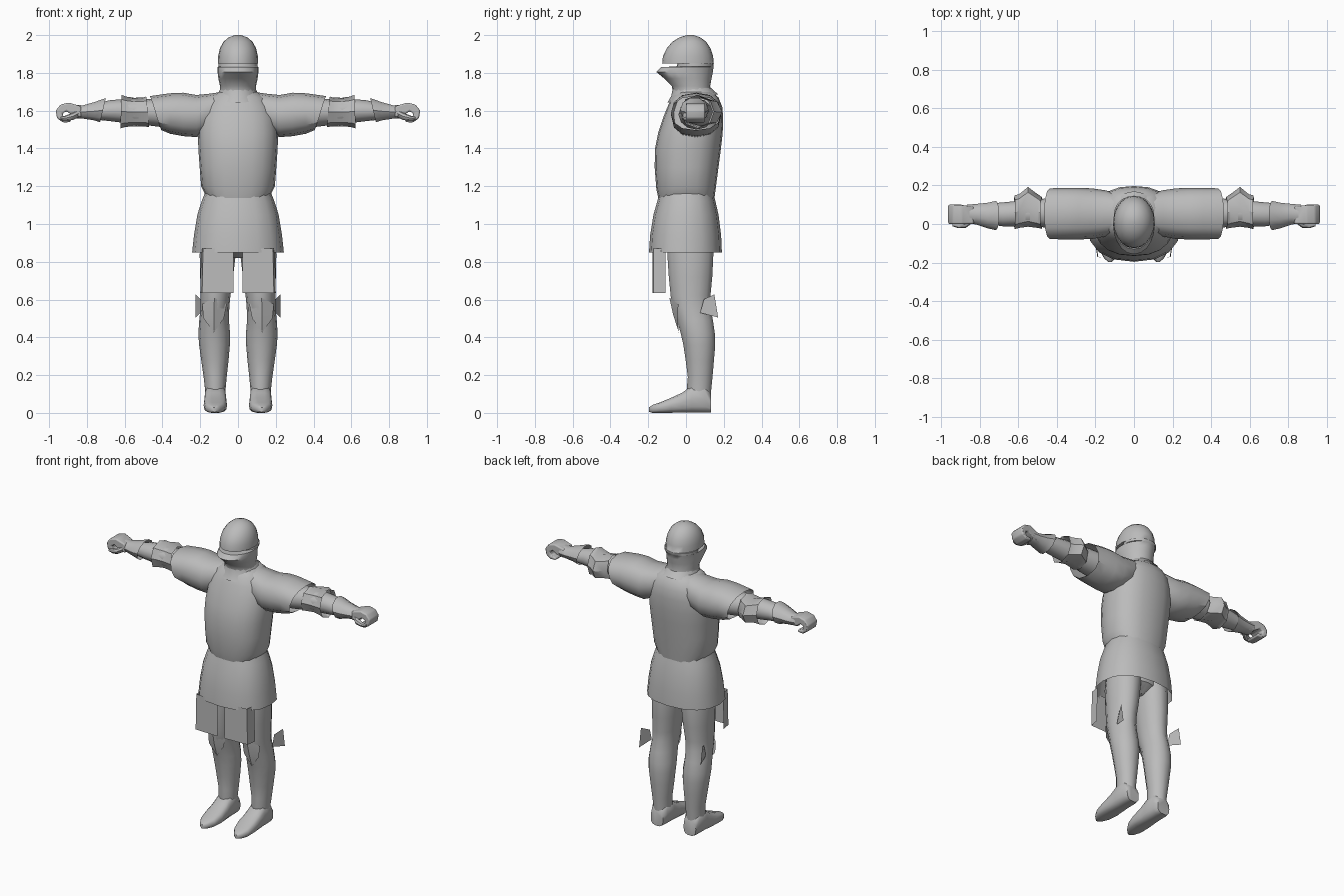
import bpy, bmesh, math

grey = bpy.data.materials.new("steel_grey")
grey.diffuse_color = (0.5, 0.5, 0.5, 1)


def finish(name, bm, mirror=False, angle=38, bevel=0):
    bmesh.ops.recalc_face_normals(bm, faces=bm.faces[:])
    me = bpy.data.meshes.new(name)
    bm.to_mesh(me)
    bm.free()
    me.materials.append(grey)
    ob = bpy.data.objects.new(name, me)
    bpy.context.collection.objects.link(ob)
    bpy.ops.object.select_all(action='DESELECT')
    ob.select_set(True)
    bpy.context.view_layer.objects.active = ob
    bpy.ops.object.shade_smooth_by_angle(angle=math.radians(angle))
    if bevel:
        b = ob.modifiers.new("bevel", 'BEVEL')
        b.width, b.segments = bevel, 2
    if mirror:
        ob.modifiers.new("mirror", 'MIRROR')
    return ob


def loft(name, axis, rings, n=16, p=1.0, caps=True, **kw):
    """Rings: (t, a0, a1, b0, b1, skew, dip) cross-sections along an axis."""
    bm = bmesh.new()
    rows = []
    for r in rings:
        t, a0, a1, b0, b1, skew, dip = (tuple(r) + (0, 0))[:7]
        row = []
        for i in range(n):
            c, s = (f(2 * math.pi * i / n) for f in (math.cos, math.sin))
            a = (a0 + a1) / 2 + (a1 - a0) / 2 * math.copysign(abs(c) ** p, c)
            b = (b0 + b1) / 2 + (b1 - b0) / 2 * math.copysign(abs(s) ** p, s)
            u = t + skew * s - dip * s * s
            row.append(bm.verts.new({'x': (u, a, b), 'y': (a, u, b), 'z': (a, b, u)}[axis]))
        rows.append(row)
    for lo, hi in zip(rows, rows[1:]):
        for i in range(n):
            j = (i + 1) % n
            bm.faces.new((lo[i], lo[j], hi[j], hi[i]))
    if caps:
        bm.faces.new(rows[0])
        bm.faces.new(rows[-1])
    return finish(name, bm, **kw)


def sym(z, w, y0, y1, skew=0, dip=0):
    return (z, -w, w, y0, y1, skew, dip)


def sheet(name, quads, **kw):
    bm = bmesh.new()
    for q in quads:
        bm.faces.new([bm.verts.new(v) for v in q])
    bmesh.ops.remove_doubles(bm, verts=bm.verts[:], dist=0.0001)
    return finish(name, bm, angle=20, **kw)


# Helmet: dome, recessed eye slit, beaked visor, throat
loft("helmet", 'z', [
    sym(1.64, .12, -.07, .16), sym(1.70, .095, -.07, .135), sym(1.73, .095, -.075, .128),
    sym(1.77, .104, -.115, .135), sym(1.805, .108, -.157, .142), sym(1.832, .108, -.13, .146),
    sym(1.833, .104, -.05, .146), sym(1.85, .104, -.045, .147), sym(1.851, .107, -.126, .147),
    sym(1.89, .105, -.122, .143), sym(1.93, .096, -.102, .13), sym(1.965, .077, -.072, .107),
    sym(1.988, .05, -.035, .075), sym(2.0, .016, .005, .04)], n=20)

# Collar with a pointed front
loft("collar", 'z', [
    sym(1.665, .125, -.098, .17, .022), sym(1.69, .105, -.078, .152, .012),
    sym(1.72, .092, -.07, .135)], n=16, caps=False)

# Breast and back plate
loft("torso", 'z', [
    sym(1.16, .175, -.145, .15, 0, .03), sym(1.20, .195, -.157, .157, 0, .015),
    sym(1.30, .203, -.166, .172), sym(1.40, .21, -.164, .185), sym(1.48, .212, -.148, .194),
    sym(1.56, .205, -.122, .197), sym(1.62, .185, -.098, .192), sym(1.67, .15, -.075, .172),
    sym(1.70, .10, -.05, .14)], n=20, p=.85)

# Flared skirt, open below
loft("skirt", 'z', [
    sym(.848, .243, -.196, .19), sym(.94, .233, -.19, .186), sym(1.05, .215, -.172, .172),
    sym(1.12, .193, -.152, .156), sym(1.165, .175, -.14, .145)],
    n=16, p=.85, caps=False)

# Hips under the skirt
loft("hips", 'z', [
    sym(.82, .04, -.03, .07), sym(.87, .16, -.09, .13), sym(1.0, .18, -.12, .14),
    sym(1.14, .165, -.13, .135)], n=12)

# Shoulder guards with slanted open ends
loft("shoulder_guard", 'x', [
    (.06, -.04, .15, 1.54, 1.703), (.15, -.065, .175, 1.49, 1.69), (.22, -.078, .185, 1.46, 1.683),
    (.29, -.08, .187, 1.465, 1.695), (.36, -.08, .187, 1.478, 1.692),
    (.436, -.078, .185, 1.497, 1.677, .03)],
    n=12, p=.85, caps=False, mirror=True)

# Arm from inside the shoulder guard to the wrist
loft("arm", 'x', [
    (.30, -.04, .15, 1.50, 1.66), (.42, -.03, .14, 1.515, 1.665), (.50, -.01, .125, 1.525, 1.66),
    (.60, -.012, .12, 1.535, 1.662), (.68, -.012, .112, 1.545, 1.655),
    (.76, .0, .105, 1.553, 1.635), (.84, .015, .1, 1.56, 1.625)], n=12, mirror=True)

# Elbow guards with a spike at the back
loft("elbow_guard", 'x', [
    (.478, -.025, .14, 1.513, 1.675, .008), (.50, -.02, .155, 1.517, 1.67),
    (.55, -.014, .192, 1.517, 1.668), (.595, -.02, .155, 1.514, 1.675),
    (.62, -.027, .148, 1.506, 1.684, -.003)],
    n=8, p=.9, caps=False, mirror=True)

# Flared gauntlet cuffs
loft("gauntlet_cuff", 'x', [
    (.715, -.032, .12, 1.535, 1.67, -.016), (.76, -.022, .11, 1.546, 1.648),
    (.82, -.002, .104, 1.556, 1.63), (.865, .003, .1, 1.558, 1.632)],
    n=10, caps=False, mirror=True)

# Curled fists: hooked outline given depth
hook = [(.83, 1.622), (.895, 1.643), (.94, 1.632), (.965, 1.6), (.958, 1.56), (.925, 1.537),
        (.885, 1.54), (.887, 1.557), (.922, 1.562), (.93, 1.585), (.908, 1.597),
        (.88, 1.578), (.83, 1.564)]
bm = bmesh.new()
base = bm.faces.new([bm.verts.new((x, .0, z)) for x, z in hook])
ext = bmesh.ops.extrude_face_region(bm, geom=[base])
for v in ext["geom"]:
    if isinstance(v, bmesh.types.BMVert):
        v.co.y = .1 if v.co.x > .85 else .09
finish("fist", bm, mirror=True, bevel=.008, angle=50)

loft("thumb", 'x', [
    (.845, .0, .04, 1.565, 1.605), (.875, -.022, .02, 1.55, 1.59),
    (.91, -.022, .01, 1.547, 1.575), (.94, -.012, .01, 1.55, 1.566)], n=8, mirror=True)

# Legs with calf and knee shaping
loft("leg", 'z', [
    (.05, .068, .172, .015, .13), (.12, .066, .174, .002, .135), (.19, .06, .182, .008, .142),
    (.28, .05, .195, -.004, .15), (.36, .043, .206, -.016, .157), (.42, .042, .21, -.03, .155),
    (.49, .048, .205, -.05, .145), (.56, .046, .198, -.074, .132), (.62, .04, .198, -.084, .132),
    (.72, .026, .2, -.094, .142), (.84, .012, .203, -.102, .148), (.96, .005, .19, -.1, .14)],
    n=14, mirror=True)

# Pointed knee guards lying on the front of the knee
sheet("knee_guard", [
    [(.125, -.088, .61), (.06, -.04, .575), (.075, -.045, .50), (.128, -.068, .52)],
    [(.125, -.088, .61), (.128, -.068, .52), (.182, -.045, .50), (.19, -.04, .575)],
    [(.128, -.068, .52), (.075, -.045, .50), (.128, -.038, .425)],
    [(.128, -.068, .52), (.128, -.038, .425), (.182, -.045, .50)]], mirror=True)

# Fan plates outside the knees
sheet("knee_wing", [
    [(.198, .075, .53), (.198, .095, .602), (.225, .15, .627), (.225, .17, .505)]], mirror=True)

# Hanging thigh plates: front panel and short outer return
sheet("thigh_plate", [
    [(.025, -.178, .635), (.19, -.172, .635), (.185, -.172, .87), (.025, -.178, .87)],
    [(.19, -.172, .635), (.2, -.108, .635), (.195, -.108, .87), (.185, -.172, .87)]], mirror=True)

# Pointed shoes with flat soles
loft("shoe", 'y', [
    (.133, .075, .165, 0, .10), (.10, .063, .177, 0, .15), (.03, .062, .178, 0, .145),
    (-.02, .06, .18, 0, .108), (-.08, .058, .182, 0, .08), (-.14, .07, .176, 0, .055),
    (-.178, .095, .155, 0, .042), (-.196, .115, .135, .005, .03)],
    n=14, p=.7, mirror=True, angle=50)
